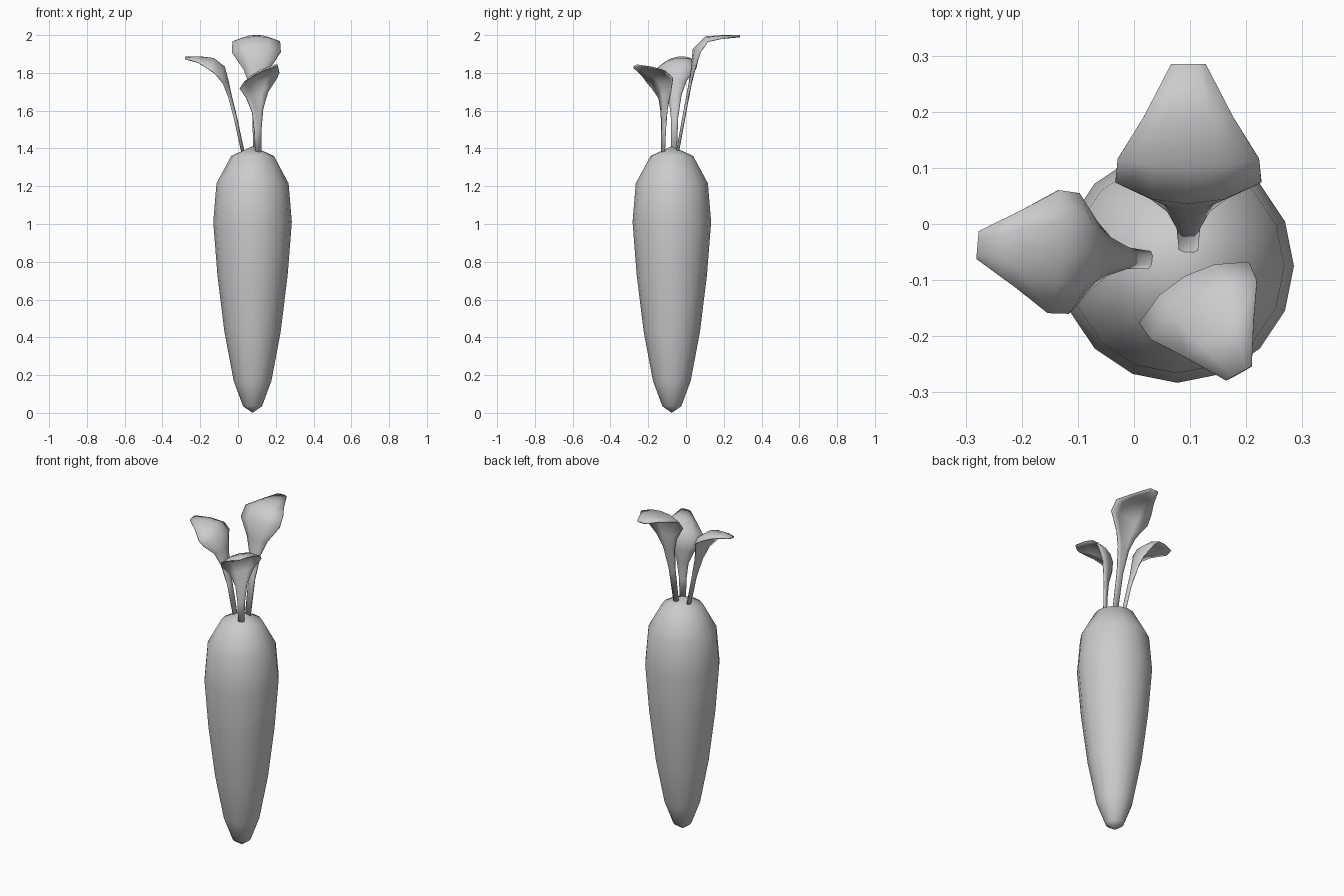
import bpy, bmesh, math
from mathutils import Vector

if "Cube" in bpy.data.objects:
    bpy.data.objects.remove(bpy.data.objects["Cube"])


def make_object(name, rings, caps):
    """Skin a list of closed point rings into a smooth mesh."""
    bm = bmesh.new()
    loops = [[bm.verts.new(p) for p in ring] for ring in rings]
    n = len(loops[0])
    for a, b in zip(loops, loops[1:]):
        for i in range(n):
            j = (i + 1) % n
            bm.faces.new((a[i], a[j], b[j], b[i]))
    for loop, cap in zip((loops[0], loops[-1]), caps):
        if cap is None:
            bm.faces.new(loop)
        else:
            tip = bm.verts.new(cap)
            for i in range(n):
                bm.faces.new((loop[i], loop[(i + 1) % n], tip))
    bmesh.ops.recalc_face_normals(bm, faces=bm.faces)
    mesh = bpy.data.meshes.new(name)
    bm.to_mesh(mesh)
    bm.free()
    mesh.shade_smooth()
    obj = bpy.data.objects.new(name, mesh)
    bpy.context.collection.objects.link(obj)
    return obj


# Root: 16-sided turned profile (radius, height)
CX, CY = 0.077, -0.075
profile = [(0.05, 0.035), (0.1, 0.17), (0.149, 0.43), (0.186, 0.73),
           (0.208, 1.01), (0.191, 1.215), (0.113, 1.36)]
rings = [[(CX + r * math.cos(math.tau * i / 16),
           CY + r * math.sin(math.tau * i / 16), z) for i in range(16)]
         for r, z in profile]
make_object("carrot_root", rings, [(CX, CY, 0), (CX, CY, 1.412)])


def leaf(name, base, heading, roll, stations):
    """Stations: (distance outward, height, half width, droop of the edges)."""
    a = math.radians(heading)
    out = Vector((math.cos(a), math.sin(a), 0))
    side = Vector((-math.sin(a), math.cos(a), 0))
    up = Vector((0, 0, 1))
    origin = Vector((*base, 0))
    rings = []
    for k, (r, z, w, cup) in enumerate(stations):
        p, q = stations[max(k - 1, 0)], stations[min(k + 1, len(stations) - 1)]
        under = (out * (q[1] - p[1]) - up * (q[0] - p[0])).normalized()
        t = 0.008 if k < 3 else 0.006
        ring = []
        for u, s in ((-1, 0.4), (-0.5, 1), (0, 1), (0.5, 1), (1, 0.4),
                     (1, -0.4), (0.5, -1), (0, -1), (-0.5, -1), (-1, -0.4)):
            ring.append(origin + out * r + up * (z + roll * u * w)
                        + side * (u * w) + under * (cup * u * u + s * t))
        rings.append(ring)
    make_object(name, rings, [None, None])


# Leaves: narrow stems opening into drooping blades
leaf("leaf_back", (0.097, -0.045), 90, 0, [
    (0, 1.38, 0.017, 0), (0.04, 1.6, 0.021, 0), (0.066, 1.74, 0.038, 0.004),
    (0.077, 1.82, 0.068, 0.015), (0.086, 1.925, 0.13, 0.038),
    (0.15, 1.988, 0.126, 0.025), (0.235, 1.994, 0.08, 0.012),
    (0.33, 1.994, 0.031, 0)])
leaf("leaf_left", (0.025, -0.064), 175, -0.15, [
    (0, 1.385, 0.016, 0), (0.038, 1.56, 0.019, 0), (0.067, 1.68, 0.034, 0.005),
    (0.08, 1.755, 0.06, 0.018), (0.1, 1.83, 0.108, 0.04),
    (0.155, 1.873, 0.11, 0.04), (0.23, 1.88, 0.07, 0.015),
    (0.305, 1.878, 0.025, 0)])
leaf("leaf_front", (0.107, -0.122), -61, 0.25, [
    (0, 1.375, 0.017, 0), (-0.004, 1.5, 0.021, 0), (-0.012, 1.6, 0.033, 0.005),
    (-0.027, 1.68, 0.065, 0.016), (-0.028, 1.755, 0.112, 0.032),
    (0.02, 1.803, 0.108, 0.032), (0.09, 1.823, 0.07, 0.015),
    (0.165, 1.835, 0.026, 0)])
